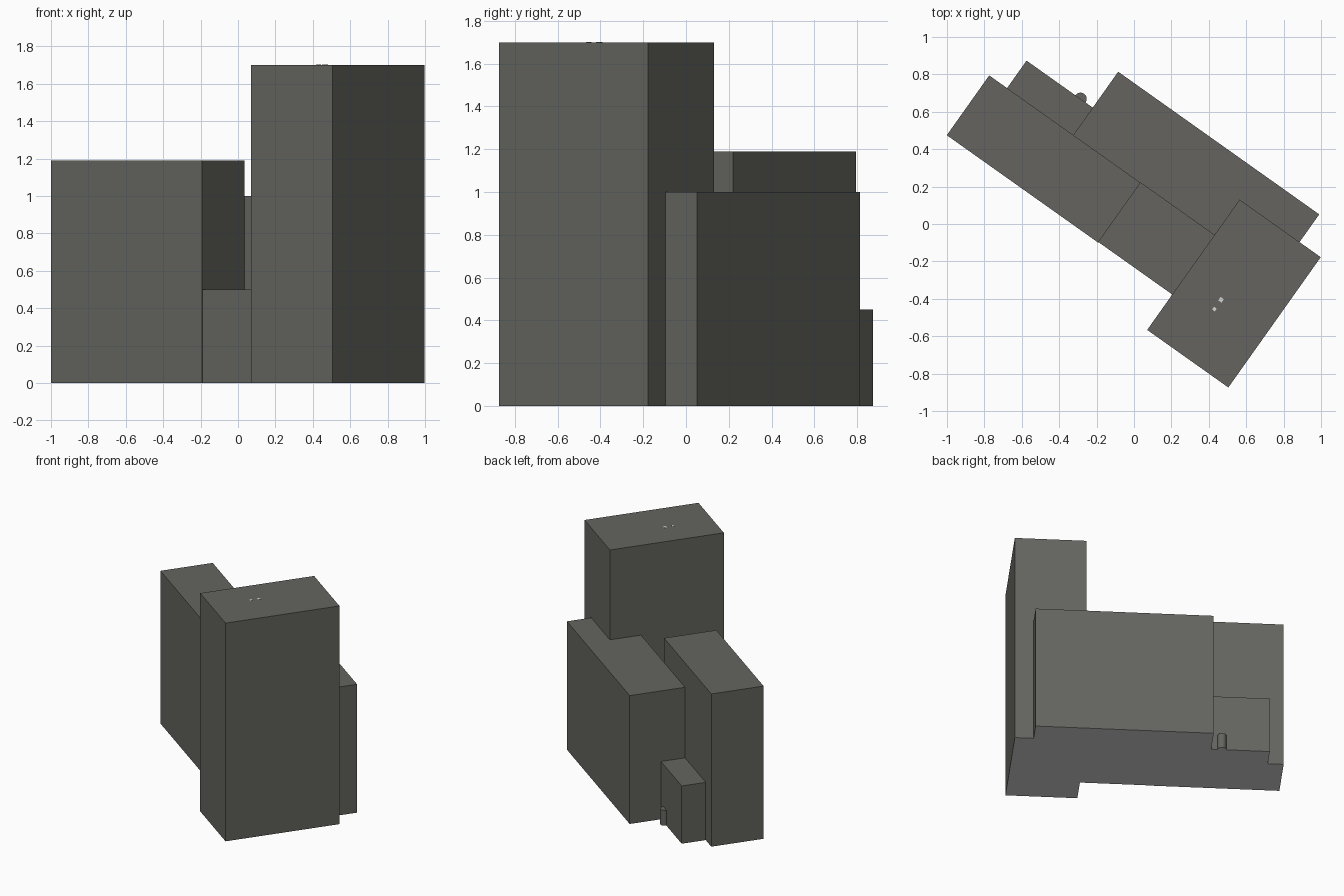
import bpy, bmesh, math
from mathutils import Matrix

if "Cube" in bpy.data.objects:
    bpy.data.objects.remove(bpy.data.objects["Cube"])

# The whole building is turned clockwise about z
TURN = Matrix.Rotation(math.radians(-35.35), 4, 'Z')


def colour(name, rgb):
    mat = bpy.data.materials.new(name)
    mat.diffuse_color = (*rgb, 1)
    mat.use_nodes = True
    mat.node_tree.nodes["Principled BSDF"].inputs["Base Color"].default_value = mat.diffuse_color
    return mat


concrete = colour("grey_concrete", (0.128, 0.127, 0.115))
white = colour("pale_grey", (0.68, 0.68, 0.68))


def finish(name, bm, mats):
    """Turn the part and colour its underside with the last material."""
    for face in bm.faces:
        face.normal_update()
        if face.normal.z < -0.5:
            face.material_index = len(mats) - 1
    bm.transform(TURN)
    mesh = bpy.data.meshes.new(name)
    bm.to_mesh(mesh)
    bm.free()
    for mat in mats:
        mesh.materials.append(mat)
    obj = bpy.data.objects.new(name, mesh)
    bpy.context.collection.objects.link(obj)
    return obj


def block(name, u0, u1, v0, v1, height, base=0, mats=(concrete, white)):
    """Box given in the building's own axes."""
    bm = bmesh.new()
    size = Matrix.Diagonal((u1 - u0, v1 - v0, height, 1))
    place = Matrix.Translation(((u0 + u1) / 2, (v0 + v1) / 2, base + height / 2))
    bmesh.ops.create_cube(bm, size=1, matrix=place @ size)
    return finish(name, bm, mats)


# Building volumes
block("tower", 0.385, 0.917, -0.421, 0.433, 1.70)
block("front_wing", -1.091, -0.099, -0.192, 0.200, 1.19)
block("low_link", -0.099, 0.385, -0.189, 0.200, 0.50)
block("back_wing", -0.540, 0.778, 0.200, 0.615, 1.00)
block("back_annex", -0.974, -0.540, 0.200, 0.380, 0.45)

# Tiny pale plates on the tower roof
for i, (v, size) in enumerate(((-0.061, 0.022), (-0.122, 0.018))):
    block(f"roof_plate_{i + 1}", 0.614 - size / 2, 0.614 + size / 2,
          v - size / 2, v + size / 2, 0.002, 1.70, (white,))

# Small round post against the annex wall
bm = bmesh.new()
bmesh.ops.create_cone(bm, cap_ends=True, segments=16, radius1=0.033, radius2=0.033,
                      depth=0.12, matrix=Matrix.Translation((-0.620, 0.381, 0.06)))
for face in bm.faces:
    face.smooth = len(face.verts) == 4
for edge in bm.edges:
    edge.smooth = all(f.smooth for f in edge.link_faces)
finish("round_post", bm, (concrete, white))
